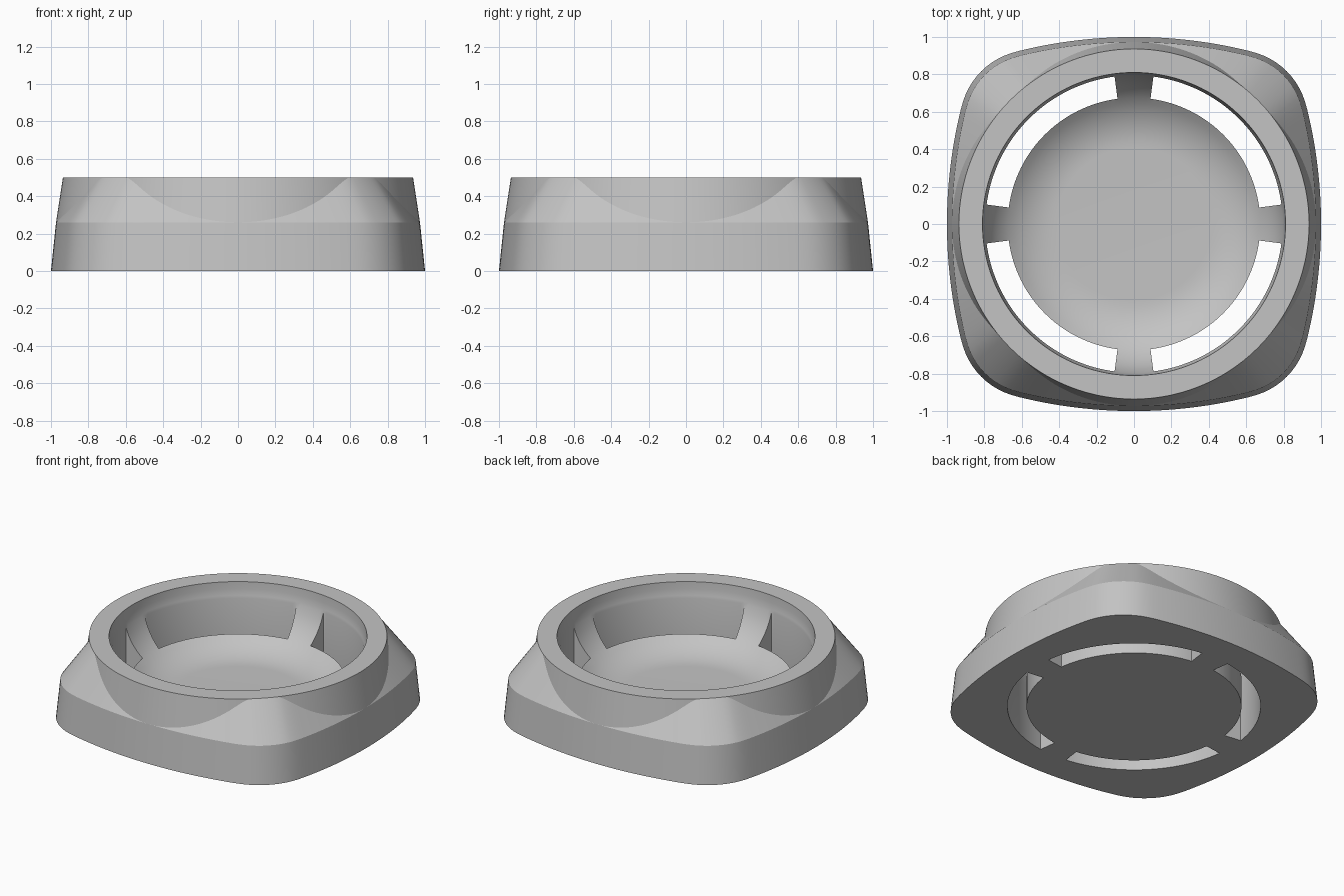
import bpy
import bmesh
from math import sin, cos, sqrt, tau, radians

if "Cube" in bpy.data.objects:
    bpy.data.objects.remove(bpy.data.objects["Cube"])

SEGS = 192               # segments around the axis
QUARTER = SEGS // 4
SPOKE = 4                # half spoke width in segments
HEIGHT, BASE_H = 0.5, 0.26
RIM_TOP, RIM_LOW = 0.936, 0.973
SLOT_IN, SLOT_OUT = 0.675, 0.795
FLOOR_R, FILLET = 0.41, 0.4


def ray_circle(angle, cx, cy, radius):
    """Distance from the axis to a circle along a direction."""
    along = cx * cos(angle) + cy * sin(angle)
    return along + sqrt(along * along - cx * cx - cy * cy + radius * radius)


def foot(i):
    """Rounded square outline: wide side arcs joined by tight corner arcs."""
    k = i % QUARTER
    angle = tau * min(k, QUARTER - k) / SEGS
    if angle < radians(34.7):
        return ray_circle(angle, -1.57, 0, 2.57)
    return ray_circle(angle, 0.541, 0.541, 0.39)


def shoulder(i):
    """Where the sloping shoulder meets the tapered round rim."""
    rise = (foot(i) - 0.027 - RIM_LOW) / 0.6
    z = min(HEIGHT, BASE_H + max(0, rise))
    t = (z - BASE_H) / (HEIGHT - BASE_H)
    return RIM_LOW + t * (RIM_TOP - RIM_LOW), z


def bowl(r):
    return HEIGHT - sqrt(max(0, FILLET ** 2 - max(0, r - FLOOR_R) ** 2))


def is_slot(i):
    return SPOKE <= i % QUARTER < QUARTER - SPOKE


bm = bmesh.new()


def ring(profile):
    """One loop of vertices; profile gives radius and height per segment."""
    verts = []
    for i in range(SEGS):
        r, z = profile(i)
        a = tau * i / SEGS
        verts.append(bm.verts.new((r * cos(a), r * sin(a), z)))
    return verts


def circle(r, z):
    return ring(lambda i: (r, z))


def bridge(a, b, keep=lambda i: True):
    for i in range(SEGS):
        if keep(i):
            j = (i + 1) % SEGS
            bm.faces.new((a[i], a[j], b[j], b[i]))


def spokes_only(i):
    return not is_slot(i)


# Outer wall, shoulder and rim
bottom_edge = ring(lambda i: (foot(i), 0))
outer = [bottom_edge,
         ring(lambda i: (foot(i) - 0.027, BASE_H)),
         ring(shoulder),
         circle(RIM_TOP, HEIGHT)]
for a, b in zip(outer, outer[1:]):
    bridge(a, b)

# Lip and upper bowl wall, down to the slots
lip_r = FLOOR_R + FILLET
upper = [outer[-1], circle(lip_r, HEIGHT)]
for t in (0.2, 0.45, 0.7):
    r = lip_r + (SLOT_OUT - lip_r) * t
    upper.append(circle(r, bowl(r)))
upper.append(circle(SLOT_OUT, bowl(SLOT_OUT)))
for a, b in zip(upper, upper[1:]):
    bridge(a, b)

# Spoke tops, following the bowl curve
spoke = [upper[-1]]
STEPS = 6
for s in range(1, STEPS + 1):
    r = SLOT_OUT + (SLOT_IN - SLOT_OUT) * s / STEPS
    spoke.append(circle(r, bowl(r)))
for a, b in zip(spoke, spoke[1:]):
    bridge(a, b, spokes_only)

# Dish in the middle
dish = [spoke[-1]]
for s in range(1, 9):
    r = SLOT_IN + (FLOOR_R - SLOT_IN) * s / 8
    dish.append(circle(r, bowl(r)))
for a, b in zip(dish, dish[1:]):
    bridge(a, b)
bm.faces.new(dish[-1])

# Underside
under_out, under_in = circle(SLOT_OUT, 0), circle(SLOT_IN, 0)
bridge(bottom_edge, under_out)
bridge(under_out, under_in, spokes_only)
bm.faces.new(under_in)

# Slot walls: curved sides and flat ends
bridge(spoke[0], under_out, is_slot)
bridge(spoke[-1], under_in, is_slot)
for q in range(4):
    for i in (q * QUARTER + SPOKE, (q + 1) * QUARTER - SPOKE):
        bm.faces.new([row[i] for row in spoke] + [under_in[i], under_out[i]])

# Clean up merged points and unused vertices
bmesh.ops.delete(bm, geom=[v for v in bm.verts if not v.link_faces], context='VERTS')
bmesh.ops.remove_doubles(bm, verts=bm.verts, dist=0.0005)
bmesh.ops.recalc_face_normals(bm, faces=bm.faces)

mesh = bpy.data.meshes.new("slotted_dish")
bm.to_mesh(mesh)
bm.free()
dish_obj = bpy.data.objects.new("slotted_dish", mesh)
bpy.context.collection.objects.link(dish_obj)

# Plain grey
GREY = (0.55, 0.55, 0.55, 1)
mat = bpy.data.materials.new("light_grey")
mat.use_nodes = True
mat.diffuse_color = GREY
mat.node_tree.nodes["Principled BSDF"].inputs["Base Color"].default_value = GREY
mesh.materials.append(mat)

bpy.ops.object.select_all(action='DESELECT')
dish_obj.select_set(True)
bpy.context.view_layer.objects.active = dish_obj
bpy.ops.object.shade_smooth_by_angle(angle=radians(25))
